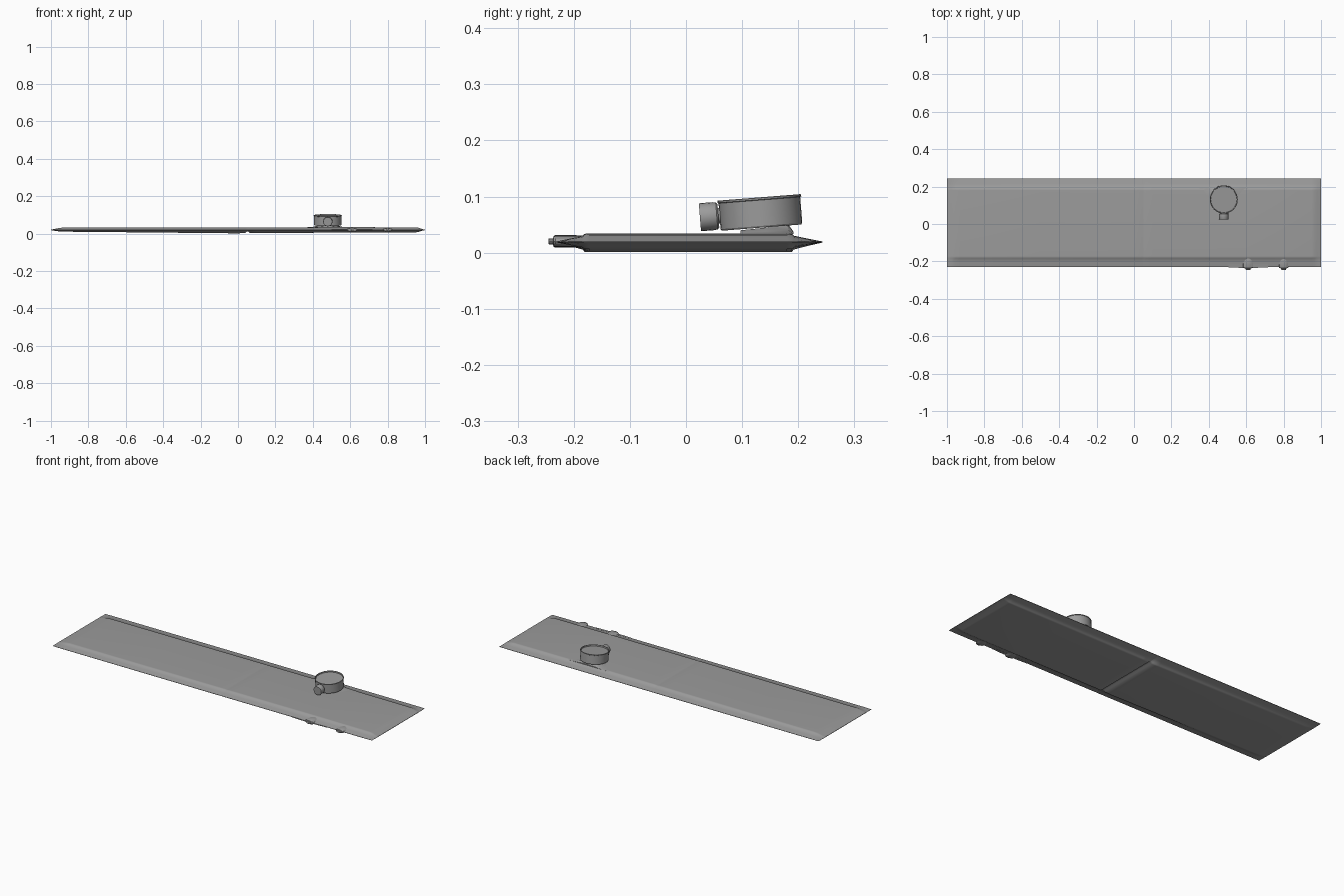
import bpy, bmesh, math
from mathutils import Matrix, Vector

if "Cube" in bpy.data.objects:
    bpy.data.objects.remove(bpy.data.objects["Cube"])

GREY = bpy.data.materials.new("dark_grey")
GREY.diffuse_color = (0.33, 0.33, 0.33, 1)
GREY.use_nodes = True
GREY.node_tree.nodes["Principled BSDF"].inputs["Base Color"].default_value = GREY.diffuse_color


def make_object(name, bm, angle=30):
    bmesh.ops.recalc_face_normals(bm, faces=bm.faces)
    mesh = bpy.data.meshes.new(name)
    bm.to_mesh(mesh)
    bm.free()
    mesh.materials.append(GREY)
    ob = bpy.data.objects.new(name, mesh)
    bpy.context.collection.objects.link(ob)
    bpy.ops.object.select_all(action='DESELECT')
    ob.select_set(True)
    bpy.context.view_layer.objects.active = ob
    bpy.ops.object.shade_smooth_by_angle(angle=math.radians(angle))
    return ob


def loft(name, rings, angle=30):
    bm = bmesh.new()
    vs = [[bm.verts.new(p) for p in ring] for ring in rings]
    for a, b in zip(vs, vs[1:]):
        for i in range(len(a)):
            j = (i + 1) % len(a)
            bm.faces.new((a[i], a[j], b[j], b[i]))
    bm.faces.new(vs[0])
    bm.faces.new(vs[-1])
    return make_object(name, bm, angle)


def lathe(name, profile, matrix, sides=32):
    # profile of (radius, height) turned around local z
    rings = []
    for r, h in profile:
        rings.append([matrix @ Vector((r * math.cos(t), r * math.sin(t), h))
                      for t in (2 * math.pi * i / sides for i in range(sides))])
    return loft(name, rings)


# Thin padded mat: stations of (x, bottom z, top z), pinched at the middle fold
EDGE = 0.019
stations = [(-1.0, EDGE - .001, EDGE + .001), (-0.975, .014, .026),
            (-0.955, .011, .030), (-0.93, .010, .032), (-0.5, .006, .032),
            (0.0, .001, .033), (0.04, .003, .033), (0.047, .010, .032),
            (0.055, .010, .032), (0.062, .003, .033), (0.1, .003, .033),
            (0.6, .005, .034), (0.95, .006, .033), (0.965, .009, .031),
            (0.98, .014, .026), (1.0, EDGE - .001, EDGE + .001)]
rings = []
for x, lo, hi in stations:
    up, dn = hi - EDGE, EDGE - lo
    half = [(-0.231, .06), (-0.205, .45), (-0.184, .75), (-0.181, .97), (-0.172, 1),
            (0.180, 1), (0.189, .97), (0.192, .75), (0.215, .42), (0.243, .06)]
    rings.append([(x, y, EDGE + up * k) for y, k in half]
                 + [(x, y, EDGE - dn * k) for y, k in reversed(half)])
loft("padded_mat", rings, angle=50)

# Tilted round drum with a shallow recessed lid
tilt = Matrix.Translation((0.48, 0.1325, 0.0715)) @ Matrix.Rotation(math.radians(4.5), 4, 'X')
lathe("round_drum", [(.064, -.027), (.071, -.027), (.073, -.024), (.073, .022),
                     (.075, .023), (.075, .026), (.074, .027), (.071, .027),
                     (.070, .020)], tilt, 32)

# Knob on the front of the drum, lying along y
side = tilt @ Matrix.Rotation(math.radians(90), 4, 'X')
lathe("knob_stem", [(.014, .06), (.014, .08)], side, 16)
lathe("front_knob", [(.021, .075), (.024, .078), (.025, .084),
                     (.025, .106), (.024, .108)], side, 20)

# Flared saddle that joins the drum to the mat
saddle = []
for y, h in ((0.097, .007), (0.14, .0115), (0.182, .018), (0.192, .004)):
    spread = [(-.13, 0), (-.085, .12), (-.06, .45), (-.045, 1),
              (.045, 1), (.06, .45), (.085, .12), (.13, 0)]
    pull = 0.55 + 0.45 * (y - .097) / .095
    saddle.append([(0.48 + dx * pull, y, .0328 + h * k) for dx, k in spread])
loft("drum_saddle", saddle)

# Two flattened nozzles set into the sloping front edge
for i, (x, w) in enumerate(((0.61, .028), (0.80, .025))):
    m = (Matrix.Translation((x, 0, .020)) @ Matrix.Diagonal((1, 1, .40, 1))
         @ Matrix.Rotation(math.radians(90), 4, 'X'))
    lathe("front_nozzle_%d" % (i + 1),
          [(w * .9, .180), (w, .20), (w, .233), (w * .85, .236),
           (.014, .237), (.014, .244), (.011, .245)], m, 16)

# Thin lip along the front edge beside the first nozzle
loft("front_lip", [[(x, -.215, .024), (x, y, .021), (x, y, .017), (x, -.215, .014)]
                   for x, y in ((0.50, -.231), (0.56, -.234), (0.66, -.234), (0.72, -.231))])
